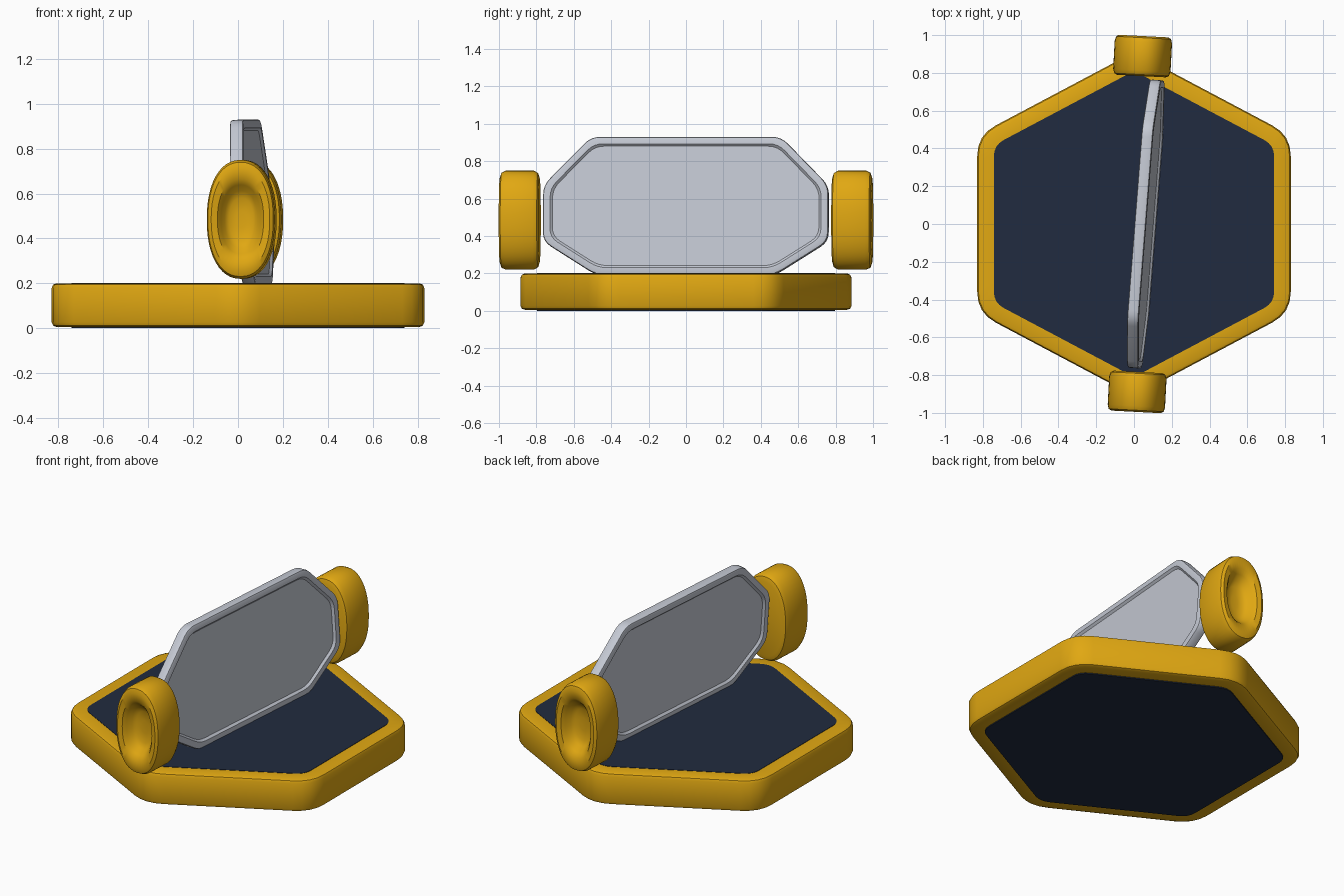
import bpy, bmesh, math
from mathutils import Matrix, Vector

if "Cube" in bpy.data.objects:
    bpy.data.objects.remove(bpy.data.objects["Cube"])


def material(name, rgb):
    m = bpy.data.materials.new(name)
    m.diffuse_color = (*rgb, 1)
    m.use_nodes = True
    m.node_tree.nodes["Principled BSDF"].inputs["Base Color"].default_value = m.diffuse_color
    return m


GOLD = material("gold", (0.75, 0.39, 0.006))
NAVY = material("navy", (0.015, 0.024, 0.05))
SILVER = material("silver", (0.56, 0.59, 0.66))


def inset(corners, d):
    """Move every edge of a counter-clockwise convex polygon inward by d."""
    out = []
    n = len(corners)
    for i in range(n):
        a, b, c = (Vector(corners[(i + k) % n]) for k in (-1, 0, 1))
        e1, e2 = (b - a).normalized(), (c - b).normalized()
        n1, n2 = Vector((-e1.y, e1.x)), Vector((-e2.y, e2.x))
        out.append(b + (n1 + n2) * d / (1 + n1.dot(n2)))
    return out


def rounded(corners, cut, steps=4):
    """Round polygon corners with short quadratic curves."""
    pts = []
    n = len(corners)
    for i in range(n):
        a, b, c = (corners[(i + k) % n] for k in (-1, 0, 1))
        p, q = b + (a - b).normalized() * cut, b + (c - b).normalized() * cut
        for s in range(steps + 1):
            t = s / steps
            pts.append(p * (1 - t) ** 2 + b * 2 * t * (1 - t) + q * t * t)
    return pts


def loft(name, loops, mat, matrix=Matrix(), closed=False):
    """Bridge loops of 3D points; cap the ends or join them into a ring."""
    bm = bmesh.new()
    rings = [[bm.verts.new(matrix @ Vector(p)) for p in loop] for loop in loops]
    n = len(rings[0])
    pairs = list(zip(rings, rings[1:])) + ([(rings[-1], rings[0])] if closed else [])
    for r, s in pairs:
        for i in range(n):
            j = (i + 1) % n
            bm.faces.new((r[i], r[j], s[j], s[i]))
    if not closed:
        bm.faces.new(rings[0])
        bm.faces.new(rings[-1])
    bmesh.ops.recalc_face_normals(bm, faces=bm.faces)
    mesh = bpy.data.meshes.new(name)
    bm.to_mesh(mesh)
    bm.free()
    mesh.materials.append(mat)
    obj = bpy.data.objects.new(name, mesh)
    bpy.context.collection.objects.link(obj)
    bpy.ops.object.select_all(action='DESELECT')
    obj.select_set(True)
    bpy.context.view_layer.objects.active = obj
    bpy.ops.object.shade_smooth_by_angle(angle=math.radians(35))
    return obj


def slab(name, corners, cut, profile, mat, to3d, matrix=Matrix(), closed=False):
    """Stack rounded outlines following (inset, height) pairs."""
    loops = [[to3d(p, h) for p in rounded(inset(corners, d), cut)] for d, h in profile]
    return loft(name, loops, mat, matrix, closed)


def flat(p, h):
    return (p.x, p.y, h)


def upright(p, h):
    return (h, p.x, p.y)


# Hexagonal base: gold rim around a navy panel
hexagon = [(0.83, -0.47), (0.83, 0.47), (0, 0.91), (-0.83, 0.47), (-0.83, -0.47), (0, -0.91)]
slab("base_rim", hexagon, 0.11,
     [(0.088, 0.20), (0.02, 0.20), (0.006, 0.194), (0, 0.18), (0, 0.026),
      (0.006, 0.012), (0.02, 0.006), (0.088, 0.006)], GOLD, flat, closed=True)
slab("base_panel", hexagon, 0.06, [(0.088, 0.0), (0.088, 0.202)], NAVY, flat)

# Leaning eight-sided plate with a raised border on both faces
octagon = [(-0.48, -0.37), (0.48, -0.37), (0.765, -0.19), (0.765, 0.11),
           (0.51, 0.37), (-0.51, 0.37), (-0.765, 0.11), (-0.765, -0.19)]
half = [(0.05, 0.018), (0.038, 0.03), (0.012, 0.03), (0.003, 0.027), (0, 0.018)]
border = half + [(d, -h) for d, h in reversed(half)]
lean = (Matrix.Translation((0.06, 0, 0.56)) @ Matrix.Rotation(math.radians(-4.5), 4, 'Z')
        @ Matrix.Rotation(math.radians(-4.3), 4, 'Y'))
slab("plate", octagon, 0.05, border, SILVER, upright, lean)

# Oval end hubs, dished on the outer face: (radius factor, distance outward)
dish = [(0.85, 0.0), (0.95, 0.008), (1, 0.03), (1, 0.18), (0.96, 0.203), (0.86, 0.212),
        (0.68, 0.205), (0.58, 0.185), (0.48, 0.155), (0.36, 0.14), (0.15, 0.135)]


def oval(f, y, n=48):
    pts = []
    for i in range(n):
        a = 2 * math.pi * i / n
        c, s = math.cos(a), math.sin(a)
        pts.append((0.152 * f * math.copysign(abs(c) ** 0.9, c), y,
                    0.265 * f * math.copysign(abs(s) ** 0.9, s)))
    return pts


for name, side, x in (("front_hub", -1, 0.022), ("back_hub", 1, 0.04)):
    place = (Matrix.Translation((x, 0.783 * side, 0.485))
             @ Matrix.Rotation(math.radians(-3), 4, 'Z'))
    loft(name, [oval(f, side * d) for f, d in dish], GOLD, place)
